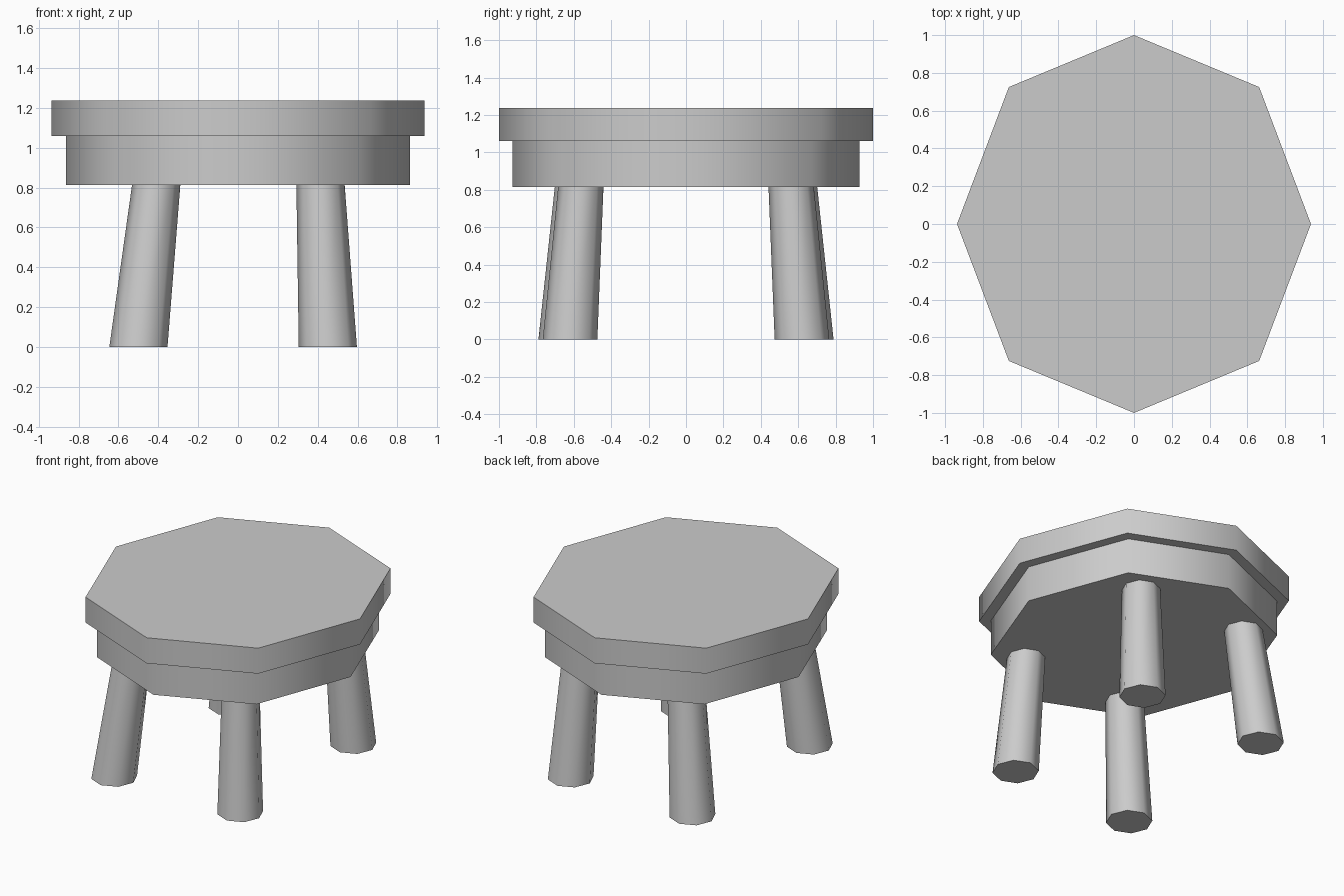
import bpy
import bmesh
from math import cos, sin, pi, radians

cube = bpy.data.objects.get("Cube")
if cube:
    bpy.data.objects.remove(cube, do_unlink=True)

# One plain grey for the whole stool
grey = bpy.data.materials.new("plain grey")
grey.use_nodes = True
colour = (0.6, 0.6, 0.6, 1)
grey.diffuse_color = colour
grey.node_tree.nodes["Principled BSDF"].inputs["Base Color"].default_value = colour


def octagon(rx, ry, diagonal_y=0.707):
    """Eight corners, with a corner on each axis."""
    corners = []
    for i in range(8):
        a = i * pi / 4
        y = sin(a) if i % 2 == 0 else diagonal_y * (1 if i < 4 else -1)
        corners.append((rx * cos(a), ry * y))
    return corners


def prism(name, bottom, top):
    """Join two rings, each given as (corners, centre), into a capped solid."""
    bm = bmesh.new()
    rings = [[bm.verts.new((cx + x, cy + y, z)) for x, y in corners]
             for corners, (cx, cy, z) in (bottom, top)]
    low, high = rings
    bm.faces.new(low[::-1])
    bm.faces.new(high)
    for i in range(8):
        j = (i + 1) % 8
        bm.faces.new((low[i], low[j], high[j], high[i]))
    mesh = bpy.data.meshes.new(name)
    bm.to_mesh(mesh)
    bm.free()
    mesh.materials.append(grey)
    obj = bpy.data.objects.new(name, mesh)
    bpy.context.collection.objects.link(obj)
    bpy.ops.object.select_all(action="DESELECT")
    obj.select_set(True)
    bpy.context.view_layer.objects.active = obj
    bpy.ops.object.shade_smooth_by_angle(angle=radians(60))
    return obj


# Seat slab and the narrower apron beneath it
slab = octagon(0.937, 1.0, 0.725)
prism("seat", (slab, (0, 0, 1.06)), (slab, (0, 0, 1.237)))
apron = octagon(0.864, 0.928, 0.725)
prism("apron", (apron, (0, 0, 0.814)), (apron, (0, 0, 1.06)))

# Splayed, tapered legs: foot and top centres per side, mirrored front to back
sides = {"left": ((0.451, 0.62), (0.414, 0.562)),
         "right": ((-0.5, 0.643), (-0.41, 0.58))}
for side, (foot, top) in sides.items():
    for end, sy in (("front", -1), ("back", 1)):
        prism(f"{end}_{side}_leg",
              (octagon(0.146, 0.146), (foot[0], sy * foot[1], 0)),
              (octagon(0.121, 0.121), (top[0], sy * top[1], 0.82)))
